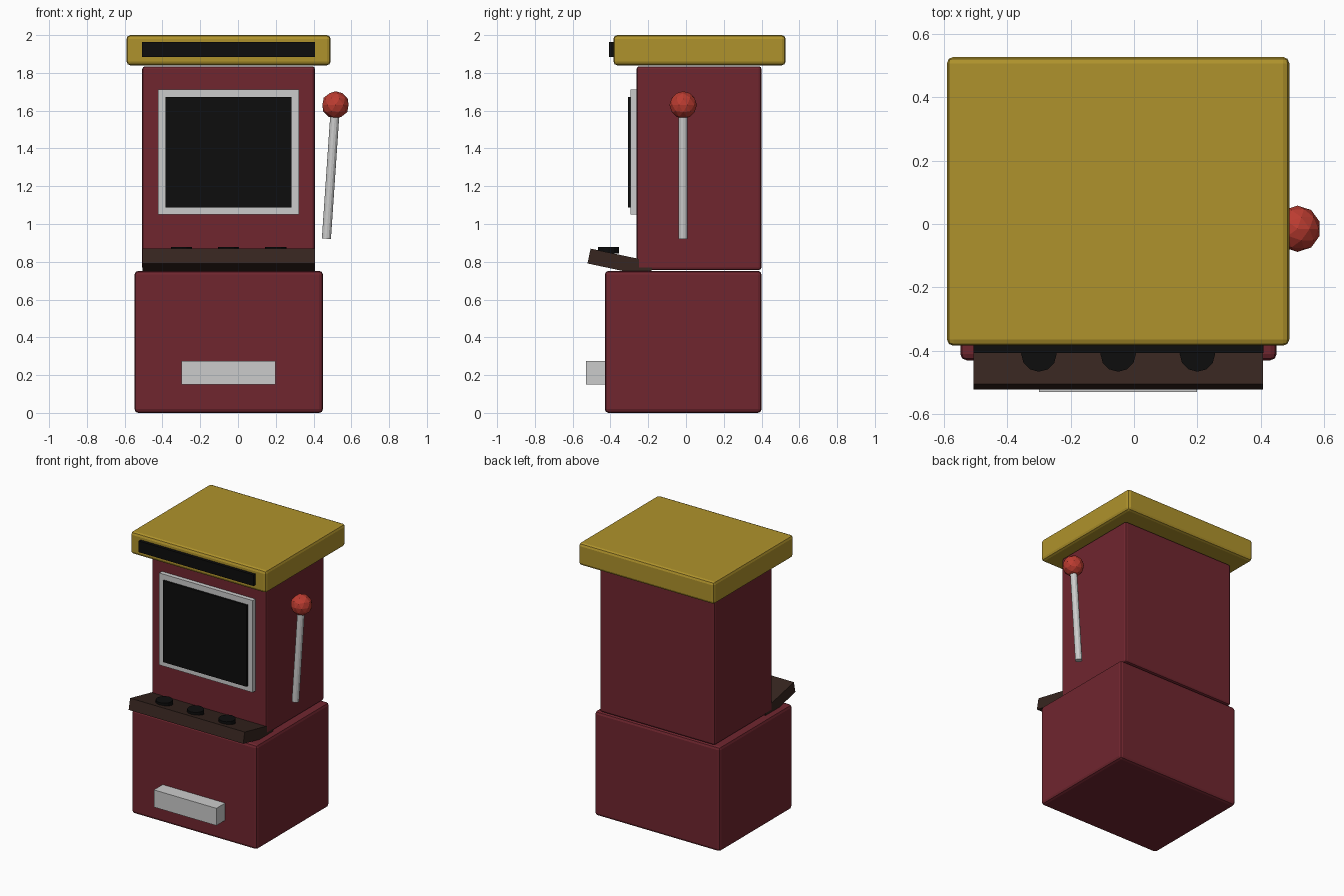
import bpy, math
from mathutils import Vector

if "Cube" in bpy.data.objects:
    bpy.data.objects.remove(bpy.data.objects["Cube"])


def material(name, rgb):
    m = bpy.data.materials.new(name)
    m.diffuse_color = (*rgb, 1)
    m.use_nodes = True
    m.node_tree.nodes["Principled BSDF"].inputs["Base Color"].default_value = m.diffuse_color
    return m


RED = material("cabinet_red", (0.16, 0.019, 0.028))
GOLD = material("gold", (0.43, 0.29, 0.025))
BLACK = material("black", (0.004, 0.004, 0.004))
BROWN = material("dark_brown", (0.038, 0.019, 0.014))
KNOB = material("knob_red", (0.5, 0.045, 0.03))


def finish(name, mat):
    ob = bpy.context.object
    ob.name = name
    if mat:
        ob.data.materials.append(mat)
    return ob


def box(name, x, y, z, mat=None, bevel=0, tilt=0):
    """Box from (min, max) extents, optionally bevelled and tilted about x."""
    spans = (x, y, z)
    bpy.ops.mesh.primitive_cube_add(size=1, location=[(a + b) / 2 for a, b in spans])
    ob = finish(name, mat)
    ob.scale = [b - a for a, b in spans]
    bpy.ops.object.transform_apply(location=False, rotation=False, scale=True)
    ob.rotation_euler.x = tilt
    if bevel:
        mod = ob.modifiers.new("rounded_edges", 'BEVEL')
        mod.width = bevel
        mod.segments = 2
    return ob


# Main bodies
box("base_cabinet", (-0.548, 0.45), (-0.43, 0.40), (0, 0.752), RED, 0.02)
box("upper_cabinet", (-0.507, 0.408), (-0.262, 0.40), (0.756, 1.835), RED, 0.015)
box("top_box", (-0.59, 0.49), (-0.384, 0.527), (1.84, 2.0), GOLD, 0.02)

# Marquee strip, screen and its frame
box("marquee_strip", (-0.507, 0.408), (-0.407, -0.36), (1.883, 1.963), BLACK)
box("screen_frame", (-0.423, 0.322), (-0.293, -0.25), (1.05, 1.712))
box("screen", (-0.383, 0.283), (-0.308, -0.28), (1.087, 1.672), BLACK)

# Sloping control panel and buttons
box("control_panel", (-0.506, 0.407), (-0.517, -0.177), (0.755, 0.835), BROWN,
    tilt=math.radians(-12))
for i in range(3):
    bpy.ops.mesh.primitive_cylinder_add(vertices=12, radius=0.056, depth=0.033,
                                        location=(-0.3 + 0.25 * i, -0.41, 0.861))
    finish(f"button_{i + 1}", BLACK)

# Coin tray
box("coin_tray", (-0.299, 0.199), (-0.53, -0.42), (0.15, 0.274))

# Lever with knob
low, high = Vector((0.468, -0.015, 0.922)), Vector((0.516, -0.015, 1.63))
axis = high - low
bpy.ops.mesh.primitive_cylinder_add(vertices=12, radius=0.024, depth=axis.length,
                                    location=(low + high) / 2)
finish("lever_rod", None).rotation_euler.y = math.atan2(axis.x, axis.z)
bpy.ops.mesh.primitive_ico_sphere_add(subdivisions=2, radius=0.073, location=high)
finish("lever_knob", KNOB)
